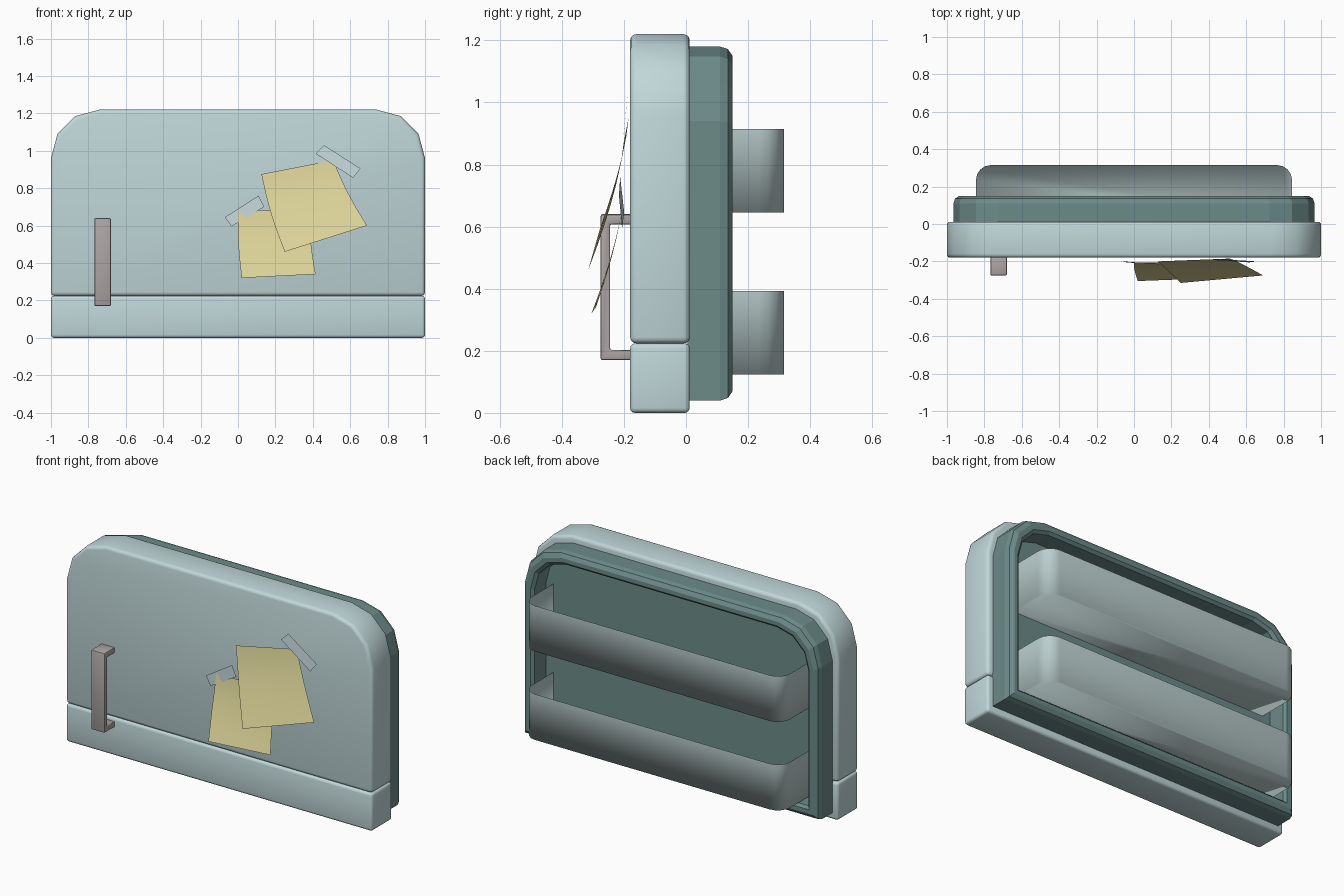
import bpy, bmesh, math
from mathutils import Vector

if "Cube" in bpy.data.objects:
    bpy.data.objects.remove(bpy.data.objects["Cube"])


def material(name, rgb):
    m = bpy.data.materials.new(name)
    m.diffuse_color = (*rgb, 1)
    m.use_nodes = True
    m.node_tree.nodes["Principled BSDF"].inputs["Base Color"].default_value = m.diffuse_color
    return m


PALE = material("pale blue enamel", (0.53, 0.68, 0.69))
TEAL = material("dark teal liner", (0.15, 0.26, 0.25))
BIN = material("grey blue plastic", (0.50, 0.62, 0.62))
GREY = material("warm grey metal", (0.42, 0.38, 0.38))
YELLOW = material("yellow paper", (0.72, 0.66, 0.32))
TAPE = material("pale tape", (0.55, 0.67, 0.71))


def finish(name, bm, mat, angle=None, fix=True):
    if fix:
        bmesh.ops.recalc_face_normals(bm, faces=bm.faces)
    me = bpy.data.meshes.new(name)
    bm.to_mesh(me)
    bm.free()
    ob = bpy.data.objects.new(name, me)
    bpy.context.collection.objects.link(ob)
    me.materials.append(mat)
    if angle:
        bpy.ops.object.select_all(action='DESELECT')
        ob.select_set(True)
        bpy.context.view_layer.objects.active = ob
        bpy.ops.object.shade_smooth_by_angle(angle=math.radians(angle))
    return ob


def arc(cx, cy, r, a0, a1, n=3):
    return [(cx + r * math.cos(math.radians(a0 + (a1 - a0) * i / n)),
             cy + r * math.sin(math.radians(a0 + (a1 - a0) * i / n))) for i in range(n + 1)]


def outline(w, zb, zt, r):
    # panel silhouette with faceted upper corners
    right = arc(w - r, zt - r, r, 0, 90)
    return [(w, zb)] + right + [(-x, z) for x, z in reversed(right)] + [(-w, zb)]


def extrude(bm, pts, axis, a, b):
    # prism of a 2D profile along x or y
    place = (lambda p, d: (p[0], d, p[1])) if axis == 'y' else (lambda p, d: (d, p[0], p[1]))
    f = bm.faces.new([bm.verts.new(place(p, a)) for p in pts])
    out = bmesh.ops.extrude_face_region(bm, geom=[f])
    move = Vector((0, b - a, 0)) if axis == 'y' else Vector((b - a, 0, 0))
    bmesh.ops.translate(bm, vec=move, verts=[v for v in out['geom'] if isinstance(v, bmesh.types.BMVert)])
    bmesh.ops.recalc_face_normals(bm, faces=bm.faces)


def bevel_sharp(bm, width, seg, limit=50):
    edges = [e for e in bm.edges if e.calc_face_angle(0) > math.radians(limit)]
    bmesh.ops.bevel(bm, geom=edges, offset=width, segments=seg, profile=0.5, affect='EDGES')


# outer door: upper panel and lower strip, parted by a groove
bm = bmesh.new()
extrude(bm, outline(1.0, 0.224, 1.22, 0.26), 'y', -0.18, 0.012)
bevel_sharp(bm, 0.02, 3)
finish("upper_door_panel", bm, PALE, 35)
bm = bmesh.new()
extrude(bm, [(-1, 0), (1, 0), (1, 0.224), (-1, 0.224)], 'y', -0.18, 0.012)
bevel_sharp(bm, 0.016, 3)
finish("lower_door_strip", bm, PALE, 35)

# inner liner: rings from the door outwards, over the rim and into the recess
rings = [(0.965, 0.04, 1.18, 0.24, 0.005), (0.965, 0.04, 1.18, 0.24, 0.11),
         (0.957, 0.048, 1.172, 0.236, 0.135), (0.935, 0.07, 1.15, 0.225, 0.15),
         (0.91, 0.095, 1.125, 0.21, 0.15), (0.895, 0.11, 1.11, 0.205, 0.135),
         (0.895, 0.11, 1.11, 0.205, 0.03)]
bm = bmesh.new()
loops = [[bm.verts.new((x, y, z)) for x, z in outline(w, zb, zt, r)] for w, zb, zt, r, y in rings]
for lo, hi in zip(loops, loops[1:]):
    for i in range(len(lo)):
        j = (i + 1) % len(lo)
        bm.faces.new((lo[i], lo[j], hi[j], hi[i]))
bm.faces.new(loops[0])
bm.faces.new(loops[-1])
finish("inner_liner", bm, TEAL)

# two open bins
for name, z0, z1 in (("lower_bin", 0.123, 0.393), ("upper_bin", 0.645, 0.915)):
    corner = arc(0.845 - 0.08, 0.315 - 0.08, 0.08, 0, 90, 4)
    path = [(0.845, 0.03)] + corner + [(-x, y) for x, y in reversed(corner)] + [(-0.845, 0.03)]
    bm = bmesh.new()
    low = [bm.verts.new((x, y, z0)) for x, y in path]
    top = [bm.verts.new((x, y, z1)) for x, y in path]
    for i in range(len(path) - 1):
        bm.faces.new((low[i], low[i + 1], top[i + 1], top[i]))
    bm.faces.new(low[::-1])
    # faces point outwards
    finish(name, bm, BIN, 100)

# handle
bm = bmesh.new()
extrude(bm, [(-0.175, 0.17), (-0.275, 0.17), (-0.275, 0.64), (-0.175, 0.64),
             (-0.175, 0.607), (-0.245, 0.607), (-0.245, 0.203), (-0.175, 0.203)], 'x', -0.767, -0.68)
bevel_sharp(bm, 0.006, 2)
finish("handle", bm, GREY, 35)


# curled paper sheets and tape strips, from corners tl, tr, br, bl
def sheet(name, corners, mat, curl=1.0, waist=0.0, n=6):
    tl, tr, br, bl = (Vector(c) for c in corners)
    bm = bmesh.new()
    rows = []
    for i in range(n + 1):
        t = i / n
        row = []
        for j in range(n + 1):
            s = j / n
            p = tl.lerp(tr, s).lerp(bl.lerp(br, s), t)
            k = t ** curl
            p.y = (tl.y + (tr.y - tl.y) * s) * (1 - k) + (bl.y + (br.y - bl.y) * s) * k
            p.x -= waist * math.sin(math.pi * t)
            row.append(bm.verts.new(p))
        rows.append(row)
    for a, b in zip(rows, rows[1:]):
        for j in range(n):
            bm.faces.new((a[j], b[j], b[j + 1], a[j + 1]))
    finish(name, bm, mat, 40, fix=False)


sheet("lower_note", [(0.0, -0.205, 0.68), (0.38, -0.205, 0.68), (0.415, -0.29, 0.34), (0.02, -0.305, 0.32)],
      YELLOW, 1.4, 0.008)
sheet("upper_note", [(0.125, -0.2, 0.875), (0.51, -0.185, 0.95), (0.69, -0.275, 0.60), (0.25, -0.315, 0.46)],
      YELLOW, 1.4, 0.012)
sheet("lower_tape", [(-0.07, -0.199, 0.645), (0.11, -0.212, 0.76), (0.14, -0.216, 0.70), (-0.035, -0.206, 0.595)], TAPE, n=1)
sheet("upper_tape", [(0.46, -0.188, 1.03), (0.655, -0.2, 0.905), (0.615, -0.205, 0.855), (0.415, -0.192, 0.985)], TAPE, n=1)
